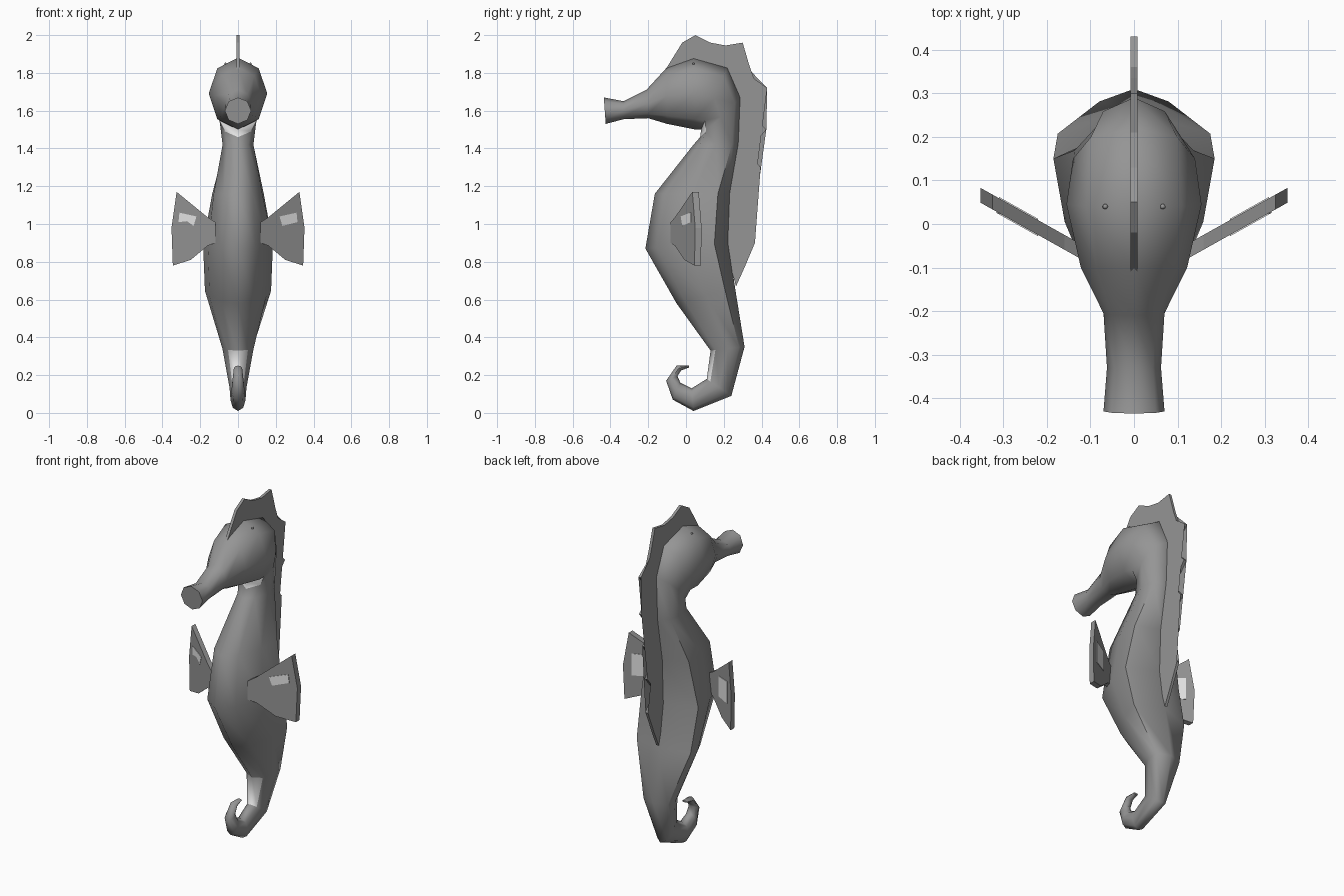
import bpy, bmesh, math
from mathutils import Vector

if "Cube" in bpy.data.objects:
    bpy.data.objects.remove(bpy.data.objects["Cube"])


def material(name, value):
    m = bpy.data.materials.new(name)
    m.diffuse_color = (value, value, value, 1)
    m.use_nodes = True
    m.node_tree.nodes["Principled BSDF"].inputs["Base Color"].default_value = m.diffuse_color
    return m


GREY = material("grey", 0.3)
PALE = material("pale grey", 0.8)


def finish(name, bm, mats, smooth=None):
    bmesh.ops.recalc_face_normals(bm, faces=bm.faces)
    me = bpy.data.meshes.new(name)
    bm.to_mesh(me)
    bm.free()
    for m in mats:
        me.materials.append(m)
    ob = bpy.data.objects.new(name, me)
    bpy.context.collection.objects.link(ob)
    if smooth:
        bpy.ops.object.select_all(action='DESELECT')
        bpy.context.view_layer.objects.active = ob
        ob.select_set(True)
        bpy.ops.object.shade_smooth_by_angle(angle=math.radians(smooth))
    return ob


def slab(name, front, back, mat):
    """Closed plate between two matching outlines."""
    bm = bmesh.new()
    a = [bm.verts.new(p) for p in front]
    b = [bm.verts.new(p) for p in back]
    bm.faces.new(a)
    bm.faces.new(b[::-1])
    n = len(a)
    for i in range(n):
        j = (i + 1) % n
        bm.faces.new((a[j], a[i], b[i], b[j]))
    bmesh.ops.triangulate(bm, faces=[f for f in bm.faces if len(f.verts) > 4])
    return finish(name, bm, [mat])


# Body rings: inner (y, z), outer (y, z), half width, rearward bias of the widest point
RINGS = [
    (-0.425, 1.53, -0.435, 1.67, 0.07, 0),
    (-0.33, 1.555, -0.33, 1.65, 0.062, 0),
    (-0.20, 1.56, -0.21, 1.71, 0.07, 0),
    (-0.10, 1.53, -0.10, 1.83, 0.122, 0),
    (0.05, 1.50, 0.04, 1.88, 0.155, 0),
    (0.08, 1.50, 0.22, 1.83, 0.14, 0),
    (0.075, 1.46, 0.29, 1.67, 0.10, 0),
    (0.04, 1.42, 0.28, 1.42, 0.085, 0.3),
    (-0.165, 1.16, 0.235, 1.16, 0.145, 0.8),
    (-0.215, 0.87, 0.225, 0.90, 0.185, 1),
    (-0.05, 0.58, 0.26, 0.66, 0.175, 1),
    (0.13, 0.33, 0.31, 0.35, 0.09, 0.6),
    (0.11, 0.18, 0.24, 0.09, 0.045, 0),
    (0.03, 0.13, 0.04, 0.01, 0.04, 0),
    (-0.03, 0.16, -0.07, 0.07, 0.035, 0),
    (-0.045, 0.195, -0.105, 0.17, 0.028, 0),
    (-0.025, 0.225, -0.05, 0.25, 0.022, 0),
    (0.015, 0.24, 0.015, 0.25, 0.015, 0),
]
ROUND = [(0, 0), (0.146, 0.707), (0.5, 1), (0.854, 0.707), (1, 0)]
BELLY = [(0, 0), (0.14, 0.5), (0.5, 0.86), (0.83, 1), (1, 0)]

bm = bmesh.new()
loops = []
for y0, z0, y1, z1, w, bias in RINGS:
    half = []
    for r, s in zip(ROUND, BELLY):
        t = r[0] + (s[0] - r[0]) * bias
        u = r[1] + (s[1] - r[1]) * bias
        half.append((u * w, y0 + (y1 - y0) * t, z0 + (z1 - z0) * t))
    pts = half + [(-x, y, z) for x, y, z in half[3:0:-1]]
    loops.append([bm.verts.new(p) for p in pts])
for k, (a, b) in enumerate(zip(loops, loops[1:])):
    for i in range(8):
        j = (i + 1) % 8
        f = bm.faces.new((a[i], a[j], b[j], b[i]))
        # pale throat and inside of the tail bend
        f.material_index = int(k in (5, 11) and i in (0, 7))
bm.faces.new(loops[0])
bm.faces.new(loops[-1])
finish("body", bm, [GREY, PALE], 60)

# Jagged crest along the head and back, with the root buried in the body
CREST = [(-0.11, 1.815), (-0.02, 1.96), (0.05, 2.0), (0.13, 1.96), (0.21, 1.945),
         (0.30, 1.96), (0.335, 1.84), (0.36, 1.77), (0.43, 1.72), (0.36, 1.64),
         (0.375, 1.55), (0.425, 1.50), (0.365, 1.43), (0.345, 1.36), (0.395, 1.30),
         (0.335, 1.22), (0.33, 1.15), (0.37, 1.10), (0.32, 1.04), (0.32, 0.95),
         (0.365, 0.90), (0.31, 0.77), (0.265, 0.67), (0.20, 0.90), (0.20, 1.16),
         (0.24, 1.42), (0.25, 1.67), (0.19, 1.80), (0.04, 1.84)]
slab("crest", [(0.008, y, z) for y, z in CREST],
     [(-0.008, y, z) for y, z in CREST], GREY)

# Side fins, swept back, with pale patches on both faces
FIN = [(0.12, 1.01), (0.16, 1.035), (0.325, 1.17), (0.352, 0.98),
       (0.345, 0.78), (0.25, 0.81), (0.16, 0.885), (0.12, 0.90)]
FRONT_PATCH = [(0.235, 0.99), (0.22, 1.04), (0.31, 1.06), (0.315, 1.01), (0.27, 1.015)]
BACK_PATCH = [(0.22, 0.92), (0.22, 1.04), (0.31, 1.05), (0.31, 0.92)]


def sweep(outline, side, offset):
    return [(side * x, -0.07 + 0.56 * (x - 0.14) + offset, z) for x, z in outline]


for side, label in ((1, "right"), (-1, "left")):
    slab(label + "_fin", sweep(FIN, side, 0), sweep(FIN, side, 0.034), GREY)
    slab(label + "_fin_front_patch", sweep(FRONT_PATCH, side, -0.003),
         sweep(FRONT_PATCH, side, 0.002), PALE)
    slab(label + "_fin_back_patch", sweep(BACK_PATCH, side, 0.032),
         sweep(BACK_PATCH, side, 0.037), PALE)
    # Tiny eye bump high on the head
    bm = bmesh.new()
    bmesh.ops.create_icosphere(bm, subdivisions=1, radius=0.007)
    bmesh.ops.translate(bm, verts=bm.verts, vec=Vector((side * 0.066, 0.04, 1.848)))
    finish(label + "_eye", bm, [GREY], 60)
